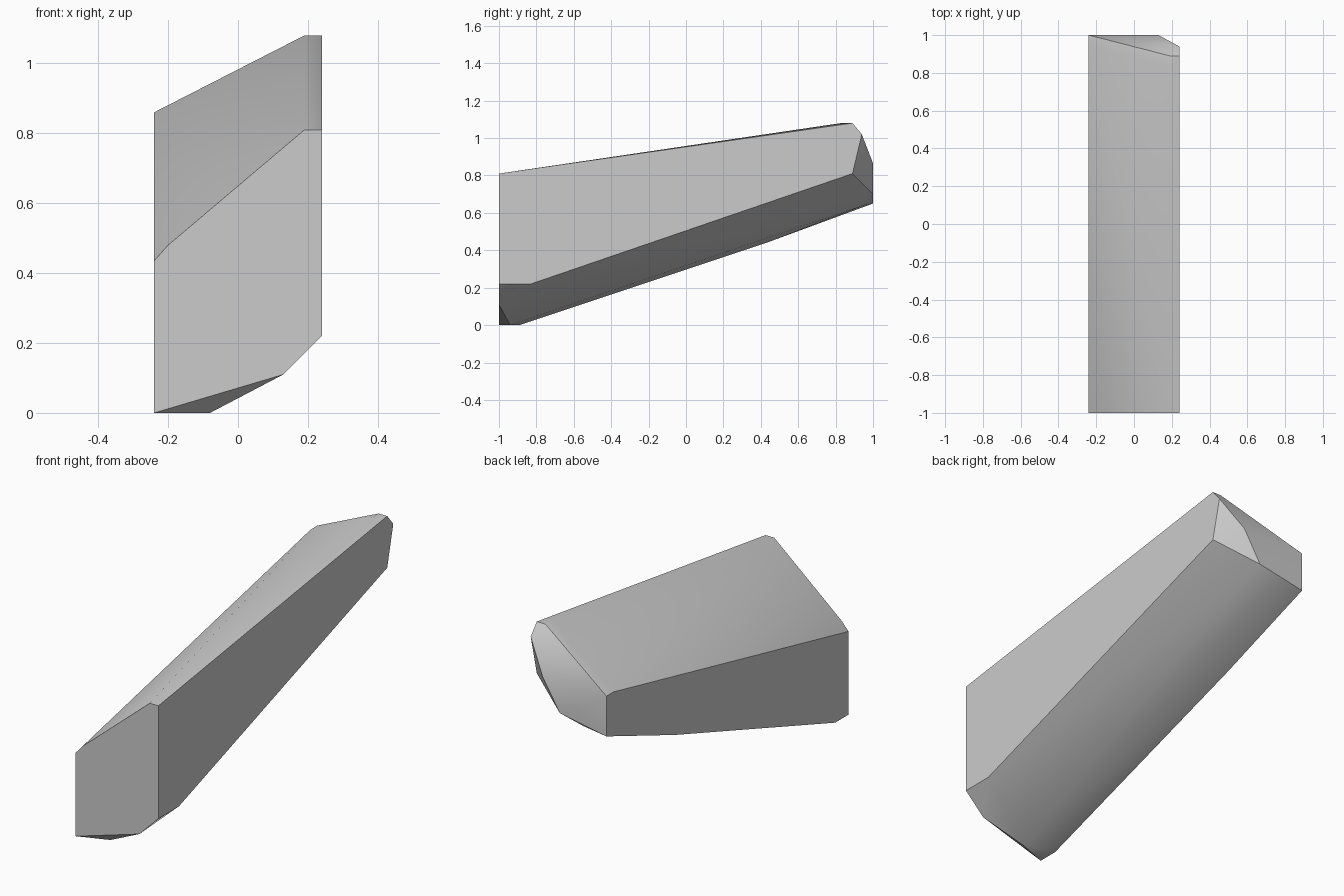
import bpy
import bmesh
from math import radians

if "Cube" in bpy.data.objects:
    bpy.data.objects.remove(bpy.data.objects["Cube"], do_unlink=True)

# Single stone colour
stone = bpy.data.materials.new("stone_grey")
stone.use_nodes = True
grey = (0.6, 0.6, 0.6, 1)
stone.diffuse_color = grey
stone.node_tree.nodes["Principled BSDF"].inputs["Base Color"].default_value = grey

W = 0.24  # half width

# Corner groups of the leaning, chipped slab
front_end = [(-W, -1, 0), (0.13, -1, 0.11), (W, -1, 0.22), (W, -1, 0.81),
             (0.19, -1, 0.81), (-0.2, -1, 0.48), (-W, -1, 0.435)]
front_chips = [(-0.08, -0.94, 0), (-W, -0.89, 0), (W, -0.83, 0.22)]
underside = [(-W, 0.43, 0.44), (-0.07, 0.95, 0.64)]
back_end = [(-W, 1, 0.65), (0.03, 1, 0.7), (0.13, 1, 0.865), (-W, 1, 0.86)]
back_chips = [(W, 0.89, 0.81), (W, 0.94, 1.02), (W, 0.89, 1.08),
              (0.19, 0.89, 1.08), (0.19, 0.83, 1.08), (-W, 0.94, 0.86)]

# Wrap the corners in a convex skin and merge the flat faces
bm = bmesh.new()
for corner in front_end + front_chips + underside + back_end + back_chips:
    bm.verts.new(corner)
hull = bmesh.ops.convex_hull(bm, input=bm.verts)
loose = [v for v in bm.verts if not v.link_faces]
bmesh.ops.delete(bm, geom=loose, context='VERTS')
bmesh.ops.dissolve_limit(bm, angle_limit=radians(0.5), verts=bm.verts, edges=bm.edges)
bmesh.ops.recalc_face_normals(bm, faces=bm.faces)

mesh = bpy.data.meshes.new("stone_slab")
bm.to_mesh(mesh)
bm.free()
mesh.materials.append(stone)
slab = bpy.data.objects.new("stone_slab", mesh)
bpy.context.collection.objects.link(slab)

# Smooth the shallow facets, keep the real edges crisp
bpy.context.view_layer.objects.active = slab
slab.select_set(True)
bpy.ops.object.shade_smooth_by_angle(angle=radians(30))
